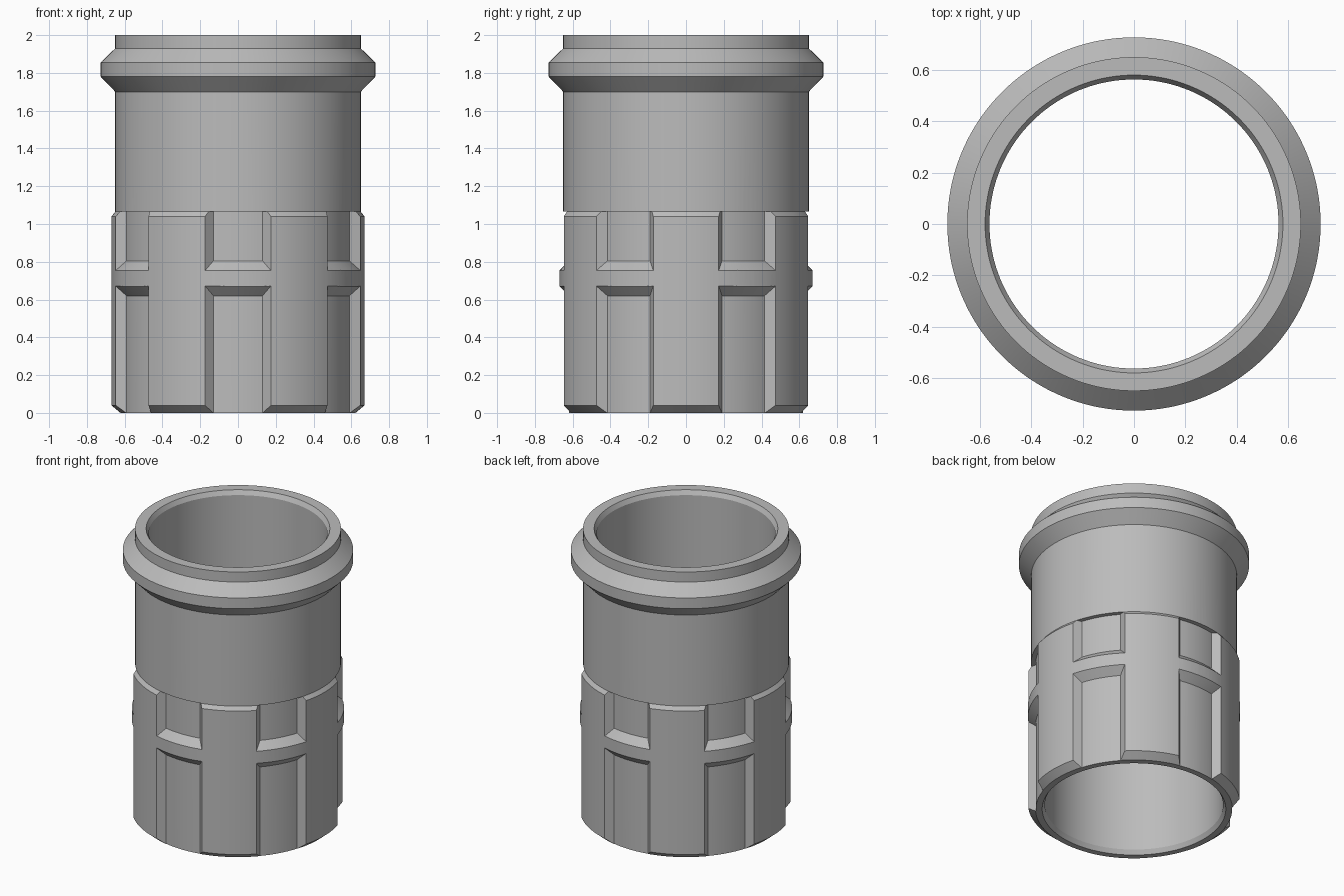
import bpy, bmesh, math
from mathutils import Vector

if "Cube" in bpy.data.objects:
    bpy.data.objects.remove(bpy.data.objects["Cube"])

SEG = 144
grey = bpy.data.materials.new("plain_grey")
grey.diffuse_color = (0.5, 0.5, 0.5, 1)
grey.use_nodes = True
grey.node_tree.nodes["Principled BSDF"].inputs["Base Color"].default_value = grey.diffuse_color

def make_object(name, bm):
    bmesh.ops.recalc_face_normals(bm, faces=bm.faces)
    me = bpy.data.meshes.new(name)
    bm.to_mesh(me)
    bm.free()
    me.materials.append(grey)
    ob = bpy.data.objects.new(name, me)
    bpy.context.collection.objects.link(ob)
    return ob

def polar(r, a, z):
    return Vector((r * math.cos(a), r * math.sin(a), z))

# Threaded-sleeve body: closed profile (radius, height) turned round z
profile = [(0.58, 0), (0.622, 0), (0.67, 0.04), (0.67, 1.04), (0.65, 1.065),
           (0.65, 1.70), (0.727, 1.78), (0.727, 1.855), (0.65, 1.93),
           (0.65, 2.0), (0.58, 2.0), (0.563, 1.97), (0.563, 0.03)]
bm = bmesh.new()
rings = [[bm.verts.new(polar(r, 2 * math.pi * i / SEG, z)) for r, z in profile]
         for i in range(SEG)]
n = len(profile)
for i in range(SEG):
    a, b = rings[i], rings[(i + 1) % SEG]
    for j in range(n):
        k = (j + 1) % n
        bm.faces.new((a[j], b[j], b[k], a[k]))
sleeve = make_object("sleeve", bm)

# Grip pockets: curved wedges with sloping sides, cut in two rows of six
R_IN, R_OUT, STEPS = 0.62, 0.74, 12
HALF_IN = math.radians(12.1)
HALF_OUT = HALF_IN + math.radians(2.6) * (R_OUT - R_IN) / 0.05
bm = bmesh.new()

def add_pocket(mid, in_z, out_z):
    rows = []
    for s in range(STEPS + 1):
        t = 2 * s / STEPS - 1
        rows.append([bm.verts.new(polar(r, mid + t * h, z)) for r, h, z in (
            (R_IN, HALF_IN, in_z[0]), (R_OUT, HALF_OUT, out_z[0]),
            (R_OUT, HALF_OUT, out_z[1]), (R_IN, HALF_IN, in_z[1]))])
    for a, b in zip(rows, rows[1:]):
        for j in range(4):
            k = (j + 1) % 4
            bm.faces.new((a[j], b[j], b[k], a[k]))
    bm.faces.new(rows[0])
    bm.faces.new(rows[-1])

for i in range(6):
    mid = math.radians(30 + 60 * i)
    add_pocket(mid, (-0.1, 0.62), (-0.1, 0.74))
    add_pocket(mid, (0.805, 1.065), (0.685, 1.065))
cutter = make_object("pocket_cutter", bm)

# Cut the pockets and keep the result as plain mesh
mod = sleeve.modifiers.new("pockets", 'BOOLEAN')
mod.operation = 'DIFFERENCE'
mod.solver = 'EXACT'
mod.object = cutter
bpy.context.view_layer.objects.active = sleeve
sleeve.select_set(True)
bpy.ops.object.modifier_apply(modifier=mod.name)
bpy.data.objects.remove(cutter)

# Smooth round walls, crisp chamfers
bpy.ops.object.shade_smooth_by_angle(angle=math.radians(20))
